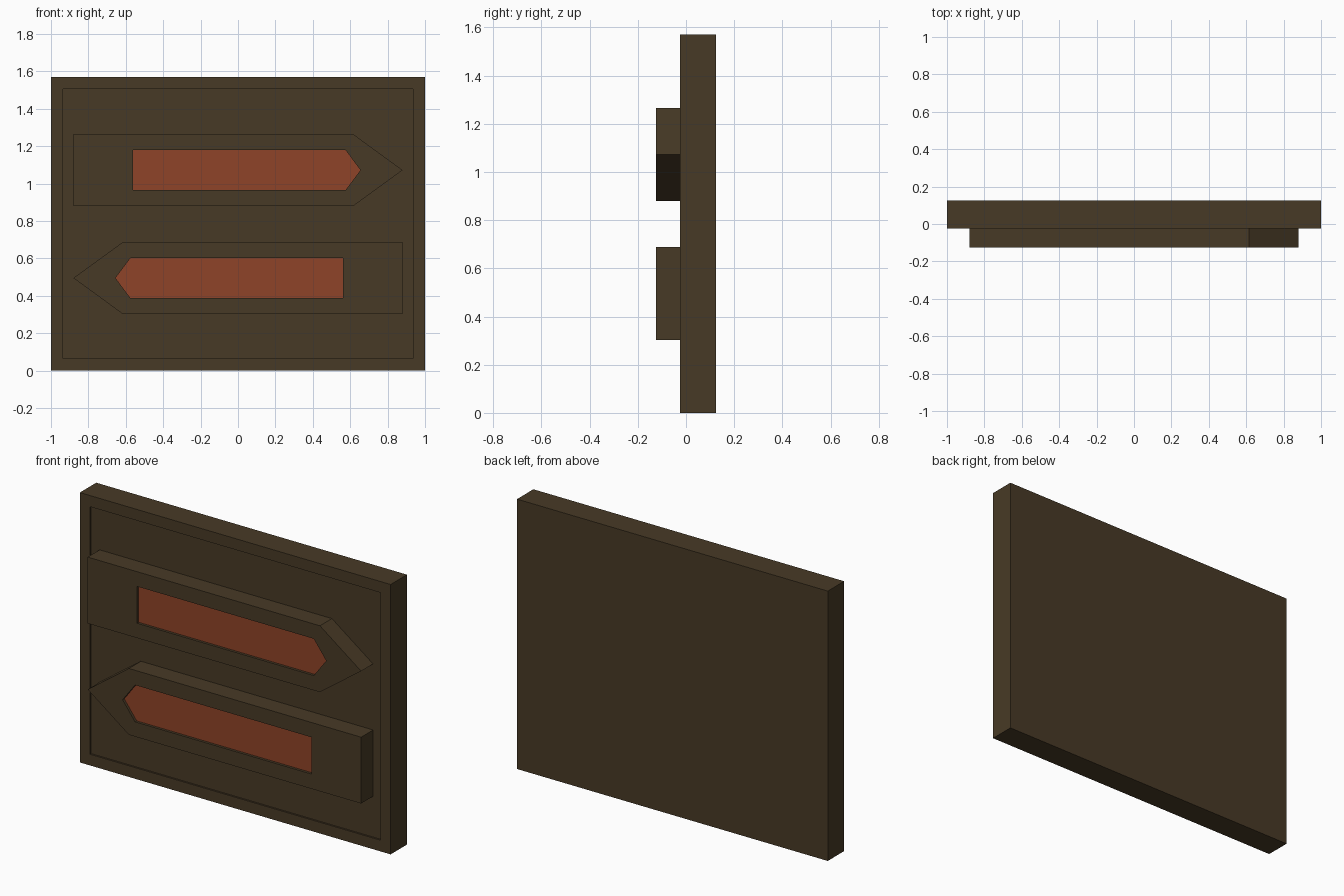
import bpy, bmesh

if "Cube" in bpy.data.objects:
    bpy.data.objects.remove(bpy.data.objects["Cube"])


def material(name, rgb):
    m = bpy.data.materials.new(name)
    m.diffuse_color = (*rgb, 1.0)
    m.use_nodes = True
    m.node_tree.nodes["Principled BSDF"].inputs["Base Color"].default_value = m.diffuse_color
    return m


brown = material("dark_brown", (0.064, 0.042, 0.019))
rust = material("rust_orange", (0.275, 0.056, 0.021))


def recessed_plate(name, outer, inner, y_back, y_front, depth, mats):
    """Prism from an x-z outline with a shallow recess in its front face."""
    bm = bmesh.new()
    layers = [(outer, y_back), (outer, y_front), (inner, y_front), (inner, y_front + depth)]
    rings = [[bm.verts.new((x, y, z)) for x, z in pts] for pts, y in layers]
    n = len(outer)
    for a, b in zip(rings, rings[1:]):
        for i in range(n):
            j = (i + 1) % n
            bm.faces.new((a[i], a[j], b[j], b[i]))
    bm.faces.new(rings[0])
    floor = bm.faces.new(rings[-1])
    floor.material_index = len(mats) - 1
    bmesh.ops.recalc_face_normals(bm, faces=bm.faces)
    mesh = bpy.data.meshes.new(name)
    bm.to_mesh(mesh)
    bm.free()
    for m in mats:
        mesh.materials.append(m)
    obj = bpy.data.objects.new(name, mesh)
    bpy.context.collection.objects.link(obj)


def rectangle(x, z0, z1):
    return [(-x, z0), (x, z0), (x, z1), (-x, z1)]


def arrow(direction, tail, shoulder, tip, z, half):
    pts = [(tail, -half), (shoulder, -half), (tip, 0), (shoulder, half), (tail, half)]
    return [(direction * x, z + dz) for x, dz in pts]


# Backing board with a thin raised border
recessed_plate("sign_board", rectangle(1.0, 0.0, 1.57), rectangle(0.935, 0.065, 1.505),
               0.125, -0.025, 0.01, [brown])

# Two opposite arrows with inset coloured panels
for name, direction, z in (("upper_arrow", 1, 1.072), ("lower_arrow", -1, 0.495)):
    recessed_plate(name,
                   arrow(direction, -0.88, 0.615, 0.88, z, 0.193),
                   arrow(direction, -0.562, 0.575, 0.655, z, 0.107),
                   -0.01, -0.125, 0.015, [brown, rust])
